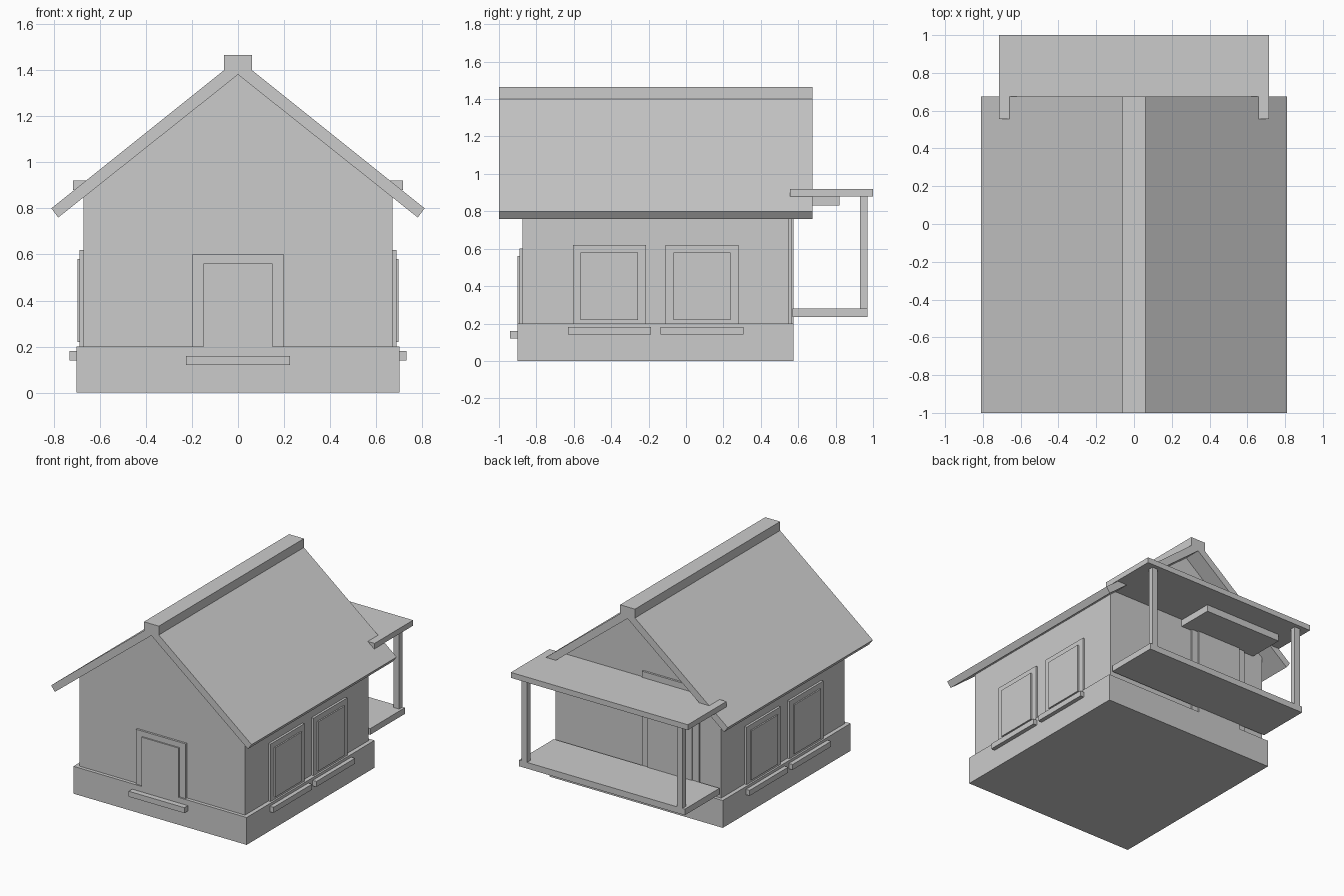
import bpy
import bmesh

if "Cube" in bpy.data.objects:
    bpy.data.objects.remove(bpy.data.objects["Cube"], do_unlink=True)

grey = bpy.data.materials.new("plain_grey")
grey.use_nodes = True
grey.diffuse_color = (0.6, 0.6, 0.6, 1)
grey.node_tree.nodes["Principled BSDF"].inputs["Base Color"].default_value = (0.6, 0.6, 0.6, 1)


def prism(name, profile, y0, y1):
    """Extrude an x-z outline from y0 to y1."""
    bm = bmesh.new()
    face = bm.faces.new([bm.verts.new((x, y0, z)) for x, z in profile])
    new = bmesh.ops.extrude_face_region(bm, geom=[face])["geom"]
    bmesh.ops.translate(bm, vec=(0, y1 - y0, 0),
                        verts=[v for v in new if isinstance(v, bmesh.types.BMVert)])
    bmesh.ops.recalc_face_normals(bm, faces=bm.faces)
    mesh = bpy.data.meshes.new(name)
    bm.to_mesh(mesh)
    bm.free()
    mesh.materials.append(grey)
    obj = bpy.data.objects.new(name, mesh)
    bpy.context.collection.objects.link(obj)
    return obj


def box(name, x, y, z):
    """Box from (low, high) ranges on each axis."""
    return prism(name, [(x[0], z[0]), (x[1], z[0]), (x[1], z[1]), (x[0], z[1])], *y)


def mirrored_profile(half):
    """Close a right-hand outline with its mirror image."""
    return half + [(-x, z) for x, z in reversed(half) if x > 0]


# House body
box("foundation", (-0.7, 0.7), (-0.9, 0.575), (0, 0.2))
prism("walls", mirrored_profile([(0.67, 0.2), (0.67, 0.86), (0, 1.39)]), -0.875, 0.55)

# Roof: one bent slab and a ridge cap
roof = [(0, 1.38), (0.78, 0.76), (0.81, 0.8), (0, 1.448)]
roof += [(-0.81, 0.8), (-0.78, 0.76)]
prism("roof", roof, -1, 0.675)
box("roof_ridge", (-0.06, 0.06), (-1, 0.675), (1.4, 1.465))

# Front door and step
box("front_door_frame", (-0.2, 0.2), (-0.89, -0.86), (0.2, 0.6))
box("front_door", (-0.15, 0.15), (-0.9, -0.86), (0.2, 0.56))
box("front_step", (-0.225, 0.225), (-0.94, -0.88), (0.12, 0.16))

# Two windows with sills on each side wall
for side, s in (("left", 1), ("right", -1)):
    for place, y in (("front", -0.41), ("back", 0.085)):
        def window_part(part, x, half_width, z):
            box(f"{side}_{place}_{part}", sorted((s * x[0], s * x[1])),
                (y - half_width, y + half_width), z)
        window_part("window_frame", (0.65, 0.687), 0.195, (0.2, 0.62))
        window_part("window_pane", (0.65, 0.697), 0.153, (0.22, 0.58))
        window_part("window_sill", (0.68, 0.73), 0.222, (0.14, 0.18))

# Back door with its canopy
box("back_door_frame", (-0.5, -0.04), (0.53, 0.565), (0.2, 0.965))
box("back_door", (-0.45, -0.09), (0.53, 0.575), (0.2, 0.92))
box("back_door_canopy", (-0.59, 0.04), (0.54, 0.82), (0.83, 0.88))

# Back porch
box("porch_floor", (-0.67, 0.67), (0.57, 0.97), (0.235, 0.28))
box("porch_roof", (-0.715, 0.715), (0.555, 1), (0.88, 0.92))
for side, s in (("left", 1), ("right", -1)):
    box(f"{side}_porch_post", sorted((s * 0.605, s * 0.65)), (0.93, 0.97), (0.28, 0.88))
